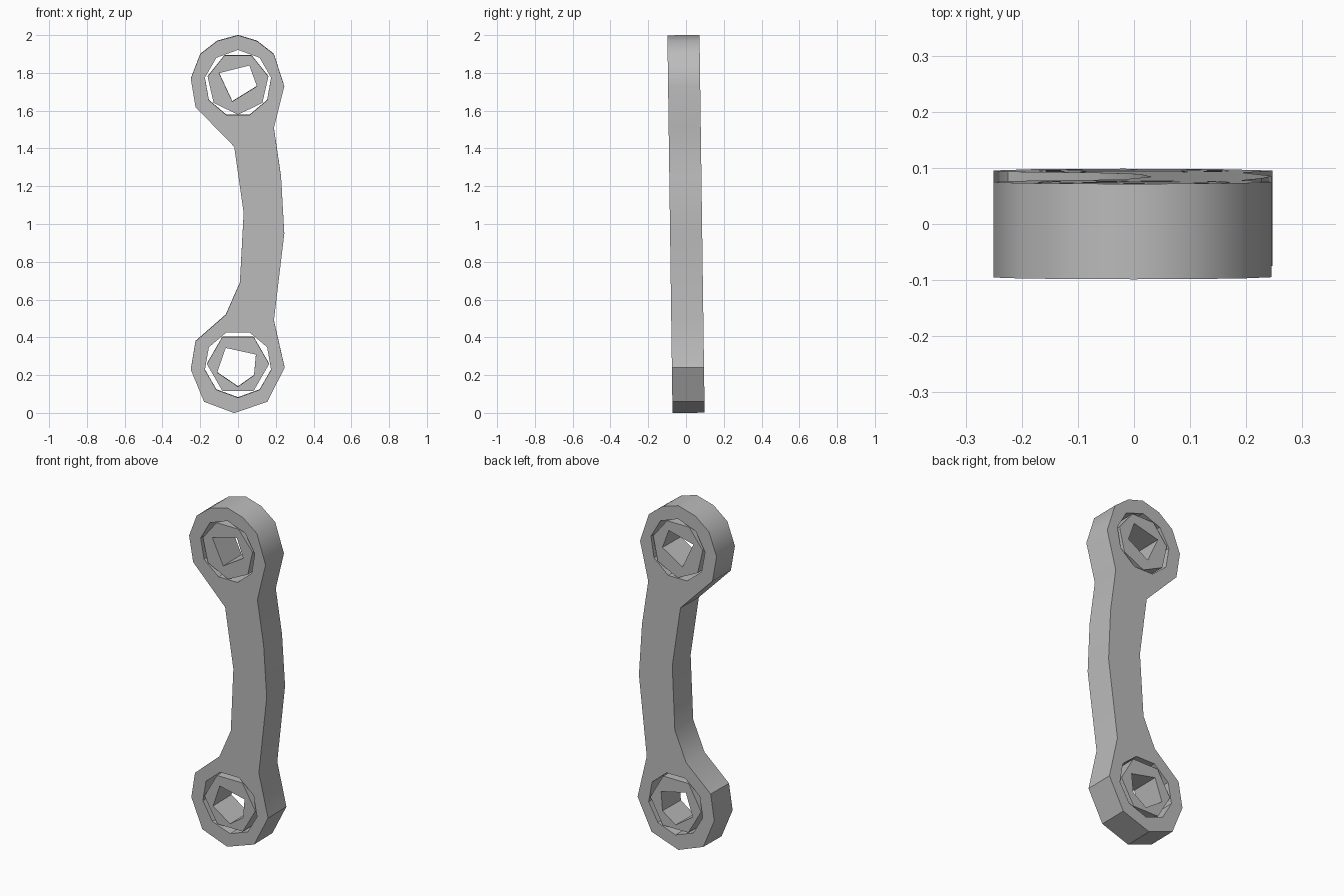
import bpy
from math import pi, sin, cos
from mathutils import Vector

default_cube = bpy.data.objects.get("Cube")
if default_cube:
    bpy.data.objects.remove(default_cube, do_unlink=True)

HALF_THICKNESS = 0.085
MID_HEIGHT = 1.0
LEAN = 0.0135  # the whole link leans slightly forward

steel = bpy.data.materials.new("grey steel")
steel.use_nodes = True
steel.diffuse_color = (0.5, 0.5, 0.5, 1)
steel.node_tree.nodes["Principled BSDF"].inputs["Base Color"].default_value = steel.diffuse_color


def ring(centre, radius, sides, phase):
    """Regular polygon in the front plane, as (x, height) points."""
    cx, cz = centre
    angles = [phase + 2 * pi * i / sides for i in range(sides)]
    return [(cx + radius * cos(a), cz + radius * sin(a)) for a in angles]


def extruded_plate(name, loops):
    """Fill an outline with holes and extrude it through the thickness."""
    curve = bpy.data.curves.new(name, "CURVE")
    curve.dimensions = "2D"
    curve.fill_mode = "BOTH"
    curve.extrude = HALF_THICKNESS
    for loop in loops:
        spline = curve.splines.new("POLY")
        spline.points.add(len(loop) - 1)
        spline.use_cyclic_u = True
        for point, (x, z) in zip(spline.points, loop):
            point.co = (x, z - MID_HEIGHT, 0, 1)
    obj = bpy.data.objects.new(name, curve)
    bpy.context.collection.objects.link(obj)
    obj.location = Vector((0, 0, MID_HEIGHT))
    obj.rotation_euler.x = pi / 2 + LEAN
    bpy.ops.object.select_all(action="DESELECT")
    obj.select_set(True)
    bpy.context.view_layer.objects.active = obj
    bpy.ops.object.convert(target="MESH")
    obj = bpy.context.active_object
    obj.data.materials.clear()
    obj.data.materials.append(steel)
    bpy.ops.object.shade_smooth_by_angle(angle=pi / 5)
    return obj


# Bowed arm with a round eye at each end
outline = [
    (0, 2), (0.1, 1.97), (0.19, 1.9), (0.245, 1.73), (0.19, 1.51),
    (0.228, 1.25), (0.245, 0.95), (0.19, 0.49), (0.247, 0.24),
    (0.155, 0.06), (-0.02, 0), (-0.18, 0.06), (-0.25, 0.23),
    (-0.225, 0.38), (-0.065, 0.52), (0.01, 0.69), (0.03, 1.06),
    (-0.02, 1.41), (-0.225, 1.62), (-0.25, 1.77), (-0.2, 1.9), (-0.11, 1.97),
]
upper_eye = (0, 1.745)
lower_eye = (0, 0.26)
extruded_plate("link_arm", [
    outline,
    ring(upper_eye, 0.178, 9, pi / 2),
    ring(lower_eye, 0.178, 9, -pi / 2),
])

# Loose faceted bushings with roughly square bores
upper_bore = [(-0.1, 1.8), (0.06, 1.84), (0.1, 1.73), (-0.03, 1.65)]
lower_bore = [(-0.065, 0.345), (0.095, 0.31), (0.085, 0.2), (0, 0.14), (-0.11, 0.215)]
extruded_plate("upper_bushing", [ring(upper_eye, 0.165, 7, -pi / 2), upper_bore])
extruded_plate("lower_bushing", [ring(lower_eye, 0.165, 6, 0), lower_bore])
